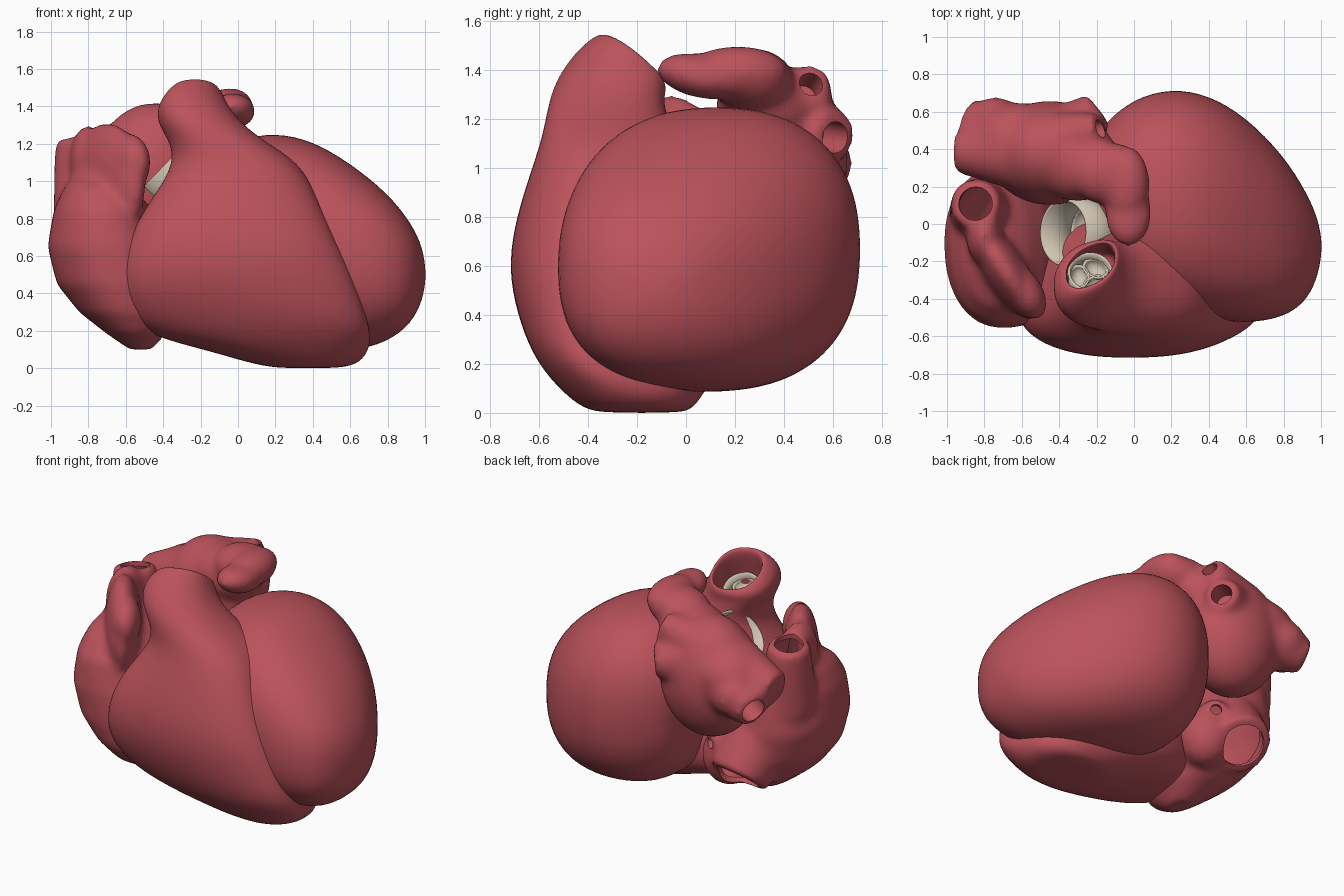
import bpy, bmesh
from math import cos, sin, pi, radians
from mathutils import Vector, Matrix, Euler

if "Cube" in bpy.data.objects:
    bpy.data.objects.remove(bpy.data.objects["Cube"])


def material(name, color):
    m = bpy.data.materials.new(name)
    m.diffuse_color = color
    m.use_nodes = True
    m.node_tree.nodes["Principled BSDF"].inputs["Base Color"].default_value = m.diffuse_color
    return m


RED = material("muscle", (0.50, 0.085, 0.105, 1))
CREAM = material("valve_tissue", (0.62, 0.55, 0.44, 1))


def loft(bm, rings, axis='z', power=2.2, seg=28):
    """Rings: (t, a0, a1, b_front, b_mid, b_back[, skew, tilt])."""
    rows = []
    for r in rings:
        t, a0, a1, bf, bmid, bb = r[:6]
        skew, tilt = r[6:] if len(r) > 6 else (0, 0)
        row = []
        for i in range(seg):
            c, s = cos(2 * pi * i / seg), sin(2 * pi * i / seg)
            da = abs(c) ** (2 / power) * (1 if c > 0 else -1) * (a1 - a0) / 2
            db = abs(s) ** (2 / power) * ((bb if s > 0 else bf) - bmid)
            a, b, h = (a0 + a1) / 2 + da, bmid + db + skew * da, t + tilt * db
            row.append(bm.verts.new((a, b, h) if axis == 'z' else (h, a, b)))
        rows.append(row)
    faces = [bm.faces.new(rows[0]), bm.faces.new(rows[-1])]
    for p, q in zip(rows, rows[1:]):
        for i in range(seg):
            j = (i + 1) % seg
            faces.append(bm.faces.new((p[i], p[j], q[j], q[i])))
    bmesh.ops.recalc_face_normals(bm, faces=faces)


def blob(bm, loc, radii, rot=(0, 0, 0)):
    e = Euler([radians(a) for a in rot])
    bmesh.ops.create_uvsphere(bm, u_segments=32, v_segments=20, radius=1,
                              matrix=Matrix.LocRotScale(Vector(loc), e, Vector(radii)))


def rod(bm, p, q, r1, r2=None):
    p, q = Vector(p), Vector(q)
    m = Matrix.Translation((p + q) / 2) @ (q - p).to_track_quat('Z', 'Y').to_matrix().to_4x4()
    bmesh.ops.create_cone(bm, cap_ends=True, segments=28, radius1=r1, radius2=r2 or r1,
                          depth=(q - p).length, matrix=m)


def finish(bm, name, mat):
    me = bpy.data.meshes.new(name)
    bm.to_mesh(me)
    bm.free()
    me.materials.append(mat)
    me.shade_smooth()
    ob = bpy.data.objects.new(name, me)
    bpy.context.collection.objects.link(ob)
    return ob


def select(ob):
    bpy.ops.object.select_all(action='DESELECT')
    ob.select_set(True)
    bpy.context.view_layer.objects.active = ob


def fuse(bm, name, holes):
    """Melt overlapping pieces into one hollow wall, then bore the vessel openings."""
    ob = finish(bm, name, RED)
    m = ob.modifiers.new("melt", 'REMESH')
    m.mode, m.voxel_size, m.use_smooth_shade = 'VOXEL', 0.02, True
    m = ob.modifiers.new("soften", 'SMOOTH')
    m.factor, m.iterations = 0.5, 18
    m = ob.modifiers.new("wall", 'SOLIDIFY')
    m.thickness, m.offset = 0.03, -1
    cutters = []
    for p, q, r in holes:
        cb = bmesh.new()
        rod(cb, p, q, r)
        c = finish(cb, "bore", RED)
        c.hide_render = True
        cutters.append(c)
        m = ob.modifiers.new("opening", 'BOOLEAN')
        m.operation, m.object, m.solver = 'DIFFERENCE', c, 'EXACT'
    select(ob)
    bpy.ops.object.convert(target='MESH')
    for c in cutters:
        bpy.data.objects.remove(c)
    select(ob)
    bpy.ops.object.shade_smooth_by_angle(angle=radians(45))


def subdivide(ob):
    m = ob.modifiers.new("smooth", 'SUBSURF')
    m.levels = m.render_levels = 2


# Left ventricle: lofted along x toward the apex
bm = bmesh.new()
loft(bm, [(-.23, -.10, .43, .40, .70, .98), (-.15, -.25, .55, .23, .70, 1.13),
          (0, -.385, .675, .125, .69, 1.23), (.2, -.475, .73, .09, .67, 1.265),
          (.4, -.515, .695, .08, .64, 1.22), (.6, -.535, .575, .085, .59, 1.10),
          (.8, -.505, .37, .135, .54, .94), (.93, -.41, .16, .24, .51, .775),
          (.99, -.26, .01, .37, .51, .64), (1.003, -.14, -.10, .48, .5, .52)], 'x', 2.35)
subdivide(finish(bm, "left_ventricle", RED))

# Right ventricle: stacked sections, folding inward at the outflow rim
bm = bmesh.new()
loft(bm, [(0, .25, .5, -.33, -.18, -.03), (.015, .1, .64, -.42, -.2, .03),
          (.09, -.14, .70, -.51, -.25, .08), (.17, -.47, .715, -.58, -.33, .13, -.04, 0),
          (.28, -.615, .69, -.645, -.4, .17, -.05, 0), (.45, -.64, .64, -.705, -.44, .16),
          (.62, -.605, .56, -.725, -.47, .1), (.8, -.54, .475, -.695, -.45, .05),
          (1.0, -.395, .39, -.63, -.38, 0), (1.12, -.345, .30, -.59, -.35, -.05),
          (1.22, -.37, .13, -.565, -.32, -.07, .1, -.1),
          (1.31, -.43, .01, -.53, -.3, -.1, .2, -.2),
          (1.40, -.435, -.06, -.44, -.26, -.09, .3, -.45),
          (1.465, -.36, -.09, -.33, -.22, -.11, .4, -.95),
          (1.42, -.36, -.11, -.32, -.22, -.125, .4, -.9),
          (1.28, -.37, -.09, -.38, -.26, -.15, .3, -.5),
          (1.14, -.32, -.08, -.38, -.26, -.16, .2, -.4)], 'z', 2.3)
subdivide(finish(bm, "right_ventricle", RED))

# Right atrium: body, ear-shaped flap, upper and lower vein stubs
bm = bmesh.new()
loft(bm, [(.10, -.58, -.46, -.29, -.2, -.1), (.19, -.71, -.38, -.44, -.15, .1),
          (.3, -.85, -.33, -.515, -.12, .24), (.45, -.97, -.33, -.55, -.1, .3),
          (.65, -1.02, -.38, -.56, -.1, .31), (.85, -.985, -.46, -.53, -.1, .28),
          (.97, -.93, -.56, -.44, -.1, .24), (1.04, -.87, -.66, -.3, -.1, .18)])
blob(bm, (-.70, -.23, .98), (.33, .115, .335), (0, 0, -57))
blob(bm, (-.59, -.36, 1.1), (.17, .1, .16), (0, 0, -57))
blob(bm, (-.8, -.06, 1.1), (.1, .16, .2))
blob(bm, (-.44, .16, .4), (.17, .17, .2))
rod(bm, (-.8, .06, .8), (-.85, .11, 1.23), .19, .13)
rod(bm, (-.64, .1, .6), (-.61, .31, .34), .22, .19)
rod(bm, (-.5, .15, .55), (-.4, .31, .52), .12, .07)
fuse(bm, "right_atrium", [((-.825, .09, .9), (-.855, .115, 1.35), .09),
                          ((-.64, .1, .6), (-.605, .35, .29), .14),
                          ((-.45, .23, .535), (-.38, .34, .51), .035)])

# Left atrium: body, four vein stubs and the forward-curling appendage
bm = bmesh.new()
blob(bm, (-.45, .38, 1.02), (.33, .28, .4))
blob(bm, (-.62, .42, 1.1), (.25, .23, .2))
blob(bm, (-.3, .33, 1.25), (.23, .21, .18))
rod(bm, (-.6, .38, 1.12), (-.95, .39, 1.05), .21, .115)
rod(bm, (-.6, .45, 1.05), (-.9, .56, .96), .2, .11)
blob(bm, (-.74, .53, 1.02), (.15, .15, .14))
rod(bm, (-.4, .45, 1.25), (-.18, .51, 1.34), .15, .09)
rod(bm, (-.4, .45, 1.15), (-.19, .61, 1.13), .18, .105)
blob(bm, (-.14, .27, 1.36), (.2, .17, .13))
blob(bm, (-.04, .21, 1.39), (.125, .21, .11))
blob(bm, (-.03, .06, 1.375), (.125, .185, .09), (-12, 0, 0))
fuse(bm, "left_atrium", [((-.72, .385, 1.1), (-1.0, .395, 1.04), .085),
                         ((-.7, .49, 1.03), (-.95, .58, .945), .08),
                         ((-.3, .48, 1.29), (-.14, .52, 1.36), .05),
                         ((-.32, .51, 1.14), (-.15, .64, 1.12), .065)])


# Valves: open sleeve with three cupped leaflets set down inside it
def valve(name, rim, normal, r, length, depth):
    m = Matrix.Translation(rim) @ Vector(normal).to_track_quat('Z', 'Y').to_matrix().to_4x4()
    bm = bmesh.new()
    bmesh.ops.create_cone(bm, cap_ends=False, segments=40, radius1=r, radius2=r, depth=length,
                          matrix=Matrix.Translation((0, 0, -length / 2)))
    for k in range(3):
        cup = bmesh.ops.create_uvsphere(
            bm, u_segments=20, v_segments=14, radius=r * .5,
            matrix=Matrix.Rotation(k * 2 * pi / 3, 4, 'Z')
            @ Matrix.Translation((r * .5, 0, -depth)) @ Matrix.Diagonal((1, 1.25, 1, 1)))
        bmesh.ops.delete(bm, geom=[v for v in cup['verts'] if v.co.z > .001 - depth],
                         context='VERTS')
    bm.transform(m)
    ob = finish(bm, name, CREAM)
    s = ob.modifiers.new("wall", 'SOLIDIFY')
    s.thickness, s.offset = .014, -1


valve("aortic_valve", (-.375, -.045, 1.10), (-.7, .02, .7), .18, .34, .22)
valve("pulmonary_valve", (-.235, -.255, 1.31), (0, .5, .86), .12, .12, .05)
